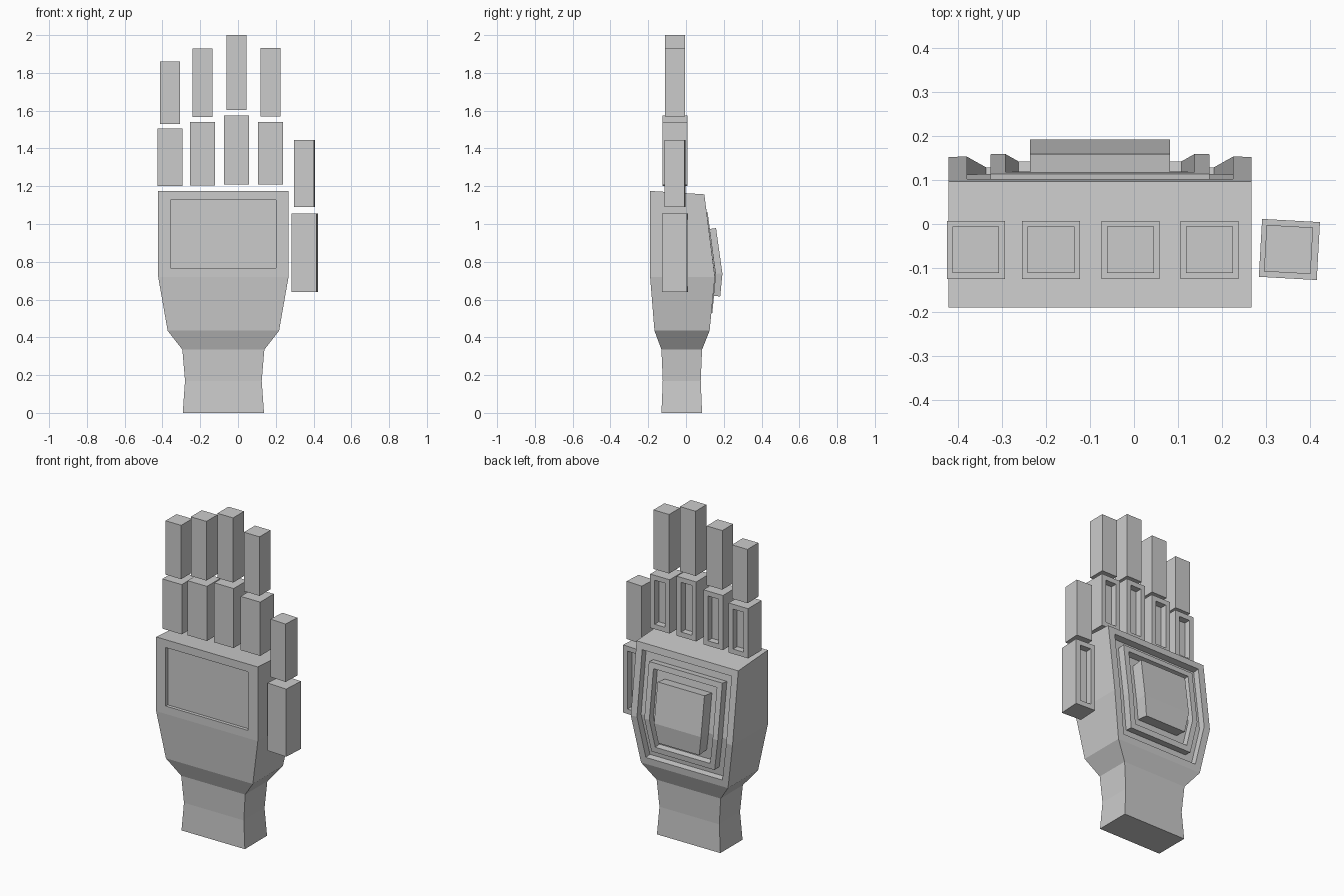
import bpy, bmesh, math
from mathutils import Matrix, Vector

if "Cube" in bpy.data.objects:
    bpy.data.objects.remove(bpy.data.objects["Cube"])


def finish(bm, name):
    mesh = bpy.data.meshes.new(name)
    bm.to_mesh(mesh)
    bm.free()
    obj = bpy.data.objects.new(name, mesh)
    bpy.context.collection.objects.link(obj)
    return obj


def inset(bm, faces, thickness, depth):
    """Inset a face region, then push it straight in or out."""
    if thickness:
        bmesh.ops.inset_region(bm, faces=faces, thickness=thickness,
                               use_even_offset=True, use_boundary=True)
    if depth:
        bmesh.ops.inset_region(bm, faces=faces, thickness=0, depth=depth,
                               use_even_offset=True, use_boundary=True)


def segment(name, x, y, width, z0, z1, turn=0.0, recess=False):
    """Square finger segment, optionally hollowed on the back."""
    bm = bmesh.new()
    bmesh.ops.create_cube(bm, size=1)
    bmesh.ops.scale(bm, verts=bm.verts, vec=(width, width, z1 - z0))
    if recess:
        bm.normal_update()
        inset(bm, [f for f in bm.faces if f.normal.y > 0.9], 0.03, -0.04)
    bmesh.ops.transform(bm, verts=bm.verts, matrix=Matrix.Translation(
        (x, y, (z0 + z1) / 2)) @ Matrix.Rotation(turn, 4, 'Z'))
    return finish(bm, name)


# Palm and wrist: stacked rectangles (half width, y front, y back, z front, z back)
CX = -0.0775
sections = [
    (0.215, -0.13, 0.085, 0.0, 0.0),
    (0.203, -0.123, 0.078, 0.17, 0.17),
    (0.217, -0.13, 0.085, 0.335, 0.335),
    (0.295, -0.167, 0.125, 0.435, 0.435),
    (0.345, -0.19, 0.153, 0.72, 0.72),
    (0.345, -0.19, 0.097, 1.175, 1.157),
]
bm = bmesh.new()
rings = [[bm.verts.new(p) for p in ((CX - w, yf, zf), (CX + w, yf, zf),
                                    (CX + w, yb, zb), (CX - w, yb, zb))]
         for w, yf, yb, zf, zb in sections]
walls = []
for a, b in zip(rings, rings[1:]):
    walls.append([bm.faces.new((a[i], a[(i + 1) % 4], b[(i + 1) % 4], b[i]))
                  for i in range(4)])
bm.faces.new(rings[0][::-1])
bm.faces.new(rings[-1])
bmesh.ops.recalc_face_normals(bm, faces=bm.faces)
bm.normal_update()

# Sunken panel on the front
panel = walls[4][0]
inset(bm, [panel], 0.048, 0)
for v in panel.verts:
    v.co.x -= math.copysign(0.017, v.co.x - CX)
inset(bm, [panel], 0, -0.02)

# Back of hand: frame, groove, raised ring, recess, raised block
back = [walls[3][2], walls[4][2]]
for thickness, depth in ((0.042, -0.04), (0.054, 0.045), (0.034, -0.04), (0.056, 0.073)):
    inset(bm, back, thickness, depth)
finish(bm, "palm_and_wrist")

# Fingers: x centre, lower z range, upper z range
fingers = {
    "little_finger": (-0.36, 1.20, 1.505, 1.53, 1.86),
    "ring_finger": (-0.189, 1.205, 1.54, 1.567, 1.93),
    "middle_finger": (-0.008, 1.21, 1.575, 1.603, 2.0),
    "index_finger": (0.172, 1.21, 1.54, 1.57, 1.932),
}
for name, (x, a, b, c, d) in fingers.items():
    segment(name + "_base", x, -0.059, 0.132, a, b, recess=True)
    segment(name + "_tip", x, -0.059, 0.106, c, d)

# Thumb, turned slightly about its length
turn = math.radians(-3.2)
segment("thumb_base", 0.354, -0.058, 0.132, 0.64, 1.055, turn, True)
segment("thumb_tip", 0.352, -0.058, 0.106, 1.09, 1.445, turn)
